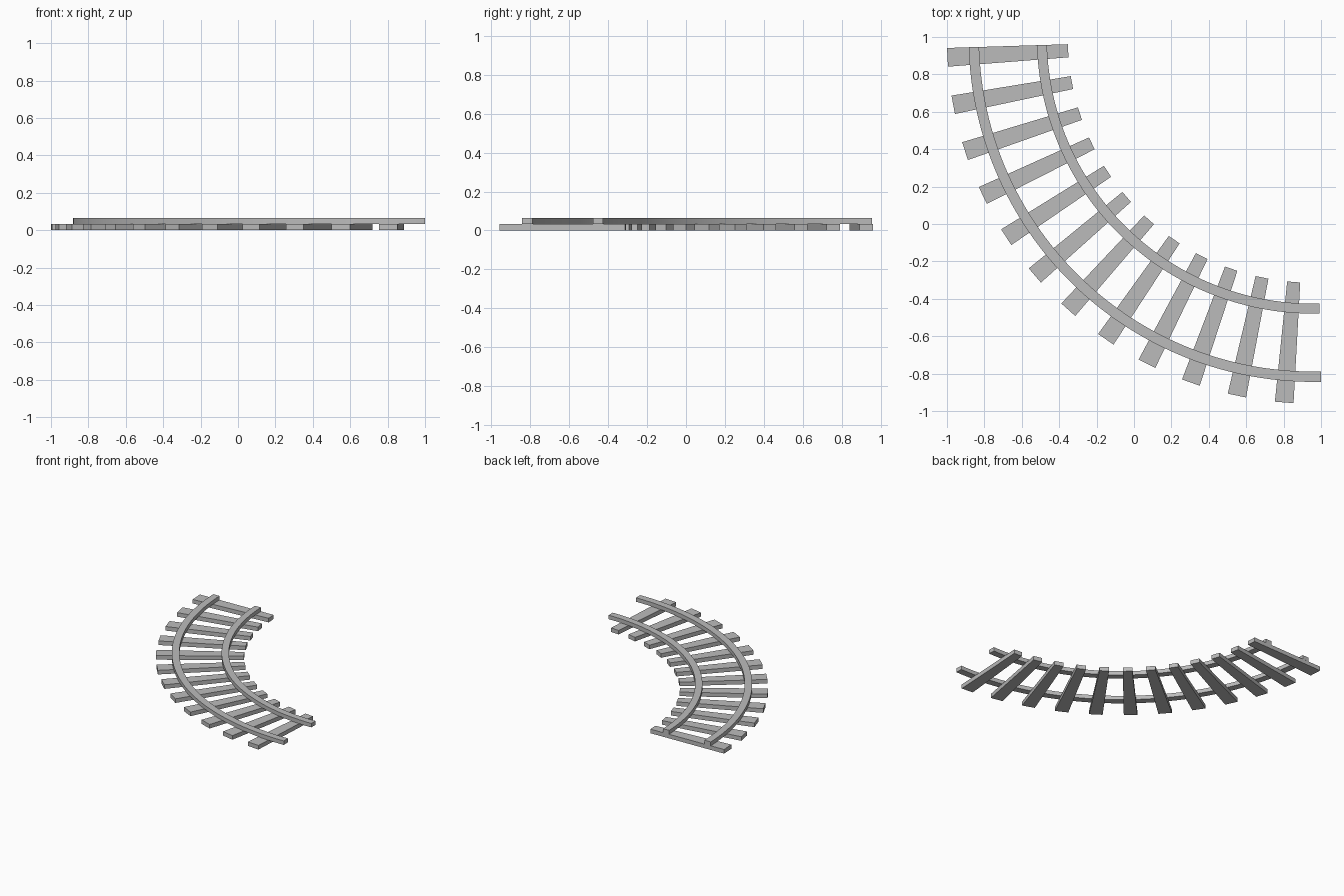
import bpy, bmesh
from math import radians, cos, sin

cube = bpy.data.objects.get("Cube")
if cube:
    bpy.data.objects.remove(cube, do_unlink=True)

CX, CY = 0.957, 0.997          # centre of the curve
START, END = 181.6, 271.35     # sweep of the rails in degrees
Z_MID, Z_TOP = 0.033, 0.065    # top of sleepers, top of rails

grey = bpy.data.materials.new("plain grey")
grey.use_nodes = True
colour = (0.5, 0.5, 0.5, 1)
grey.diffuse_color = colour
grey.node_tree.nodes["Principled BSDF"].inputs["Base Color"].default_value = colour


def finish(name, bm):
    bmesh.ops.recalc_face_normals(bm, faces=bm.faces)
    mesh = bpy.data.meshes.new(name)
    bm.to_mesh(mesh)
    bm.free()
    mesh.materials.append(grey)
    obj = bpy.data.objects.new(name, mesh)
    bpy.context.collection.objects.link(obj)
    return obj


def polar(radius, degrees, z, side=0):
    """Point on the curve, shifted sideways along the tangent."""
    a = radians(degrees)
    return (CX + radius * cos(a) - side * sin(a),
            CY + radius * sin(a) + side * cos(a), z)


def rail(name, inner, outer, steps=64):
    bm = bmesh.new()
    section = [(inner, Z_MID), (outer, Z_MID), (outer, Z_TOP), (inner, Z_TOP)]
    rings = []
    for i in range(steps + 1):
        a = START + (END - START) * i / steps
        rings.append([bm.verts.new(polar(r, a, z)) for r, z in section])
    for p, q in zip(rings, rings[1:]):
        for k in range(4):
            n = (k + 1) % 4
            bm.faces.new((p[k], p[n], q[n], q[k]))
    bm.faces.new(rings[0])
    bm.faces.new(rings[-1])
    obj = finish(name, bm)
    bpy.ops.object.select_all(action='DESELECT')
    obj.select_set(True)
    bpy.context.view_layer.objects.active = obj
    bpy.ops.object.shade_smooth_by_angle(angle=radians(30))


def sleeper(name, degrees):
    # wedge-shaped plank, wider on the outside of the curve
    bm = bmesh.new()
    plan = [(1.311, -0.035), (1.957, -0.05), (1.957, 0.05), (1.311, 0.035)]
    base = bm.faces.new([bm.verts.new(polar(r, degrees, 0, s)) for r, s in plan])
    top = bmesh.ops.extrude_face_region(bm, geom=[base])["geom"]
    bmesh.ops.translate(bm, vec=(0, 0, Z_MID),
                        verts=[v for v in top if isinstance(v, bmesh.types.BMVert)])
    finish(name, bm)


# Rails
rail("outer_rail", 1.786, 1.841)
rail("inner_rail", 1.423, 1.476)

# Sleepers
for i in range(12):
    sleeper(f"sleeper_{i + 1}", 183.1 + 7.49 * i)
